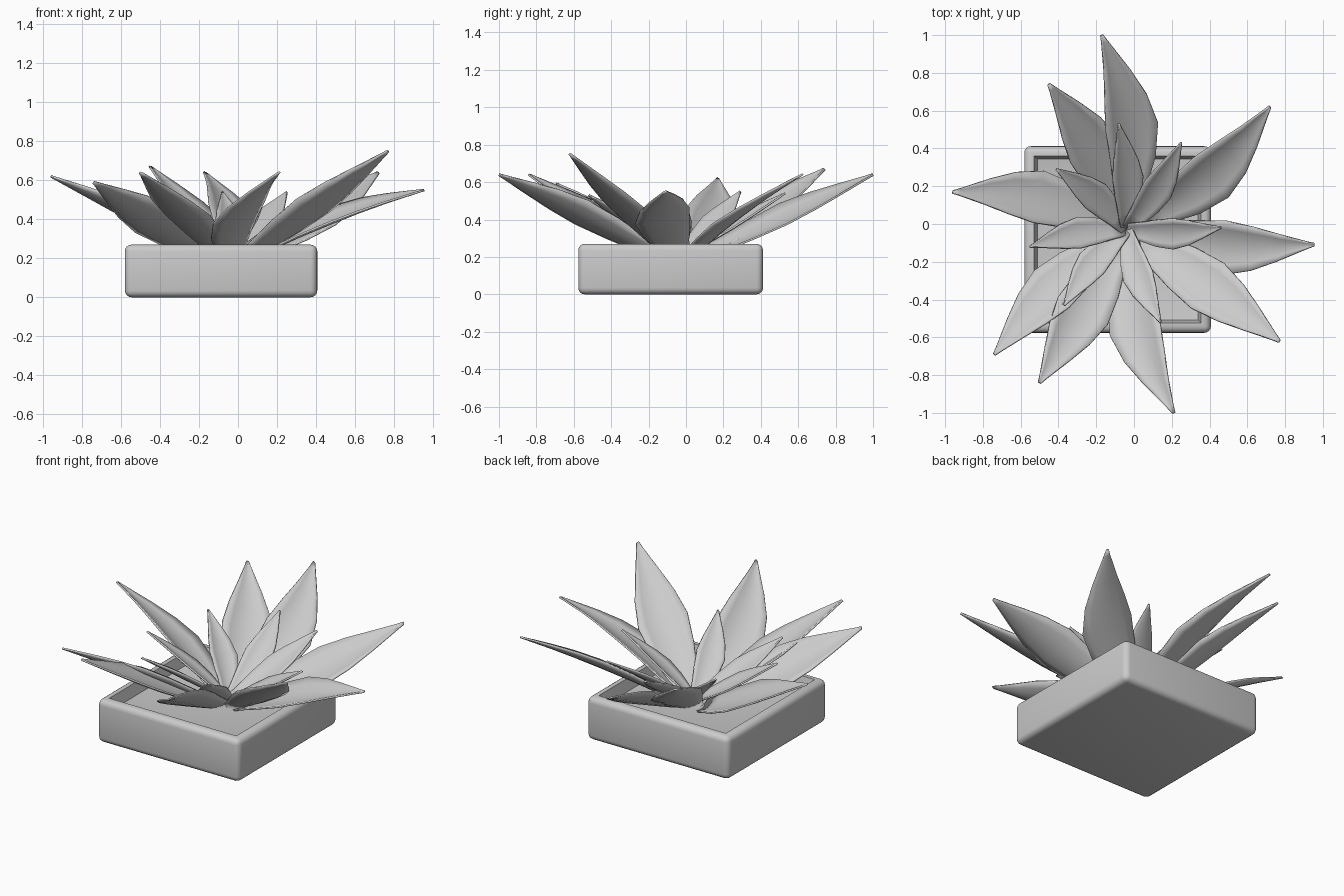
import bpy, bmesh, math
from mathutils import Vector

if "Cube" in bpy.data.objects:
    bpy.data.objects.remove(bpy.data.objects["Cube"])

grey = bpy.data.materials.new("light_grey")
grey.diffuse_color = (0.6, 0.6, 0.6, 1)
grey.use_nodes = True
grey.node_tree.nodes["Principled BSDF"].inputs["Base Color"].default_value = grey.diffuse_color


def add_object(name, bm):
    bmesh.ops.recalc_face_normals(bm, faces=bm.faces)
    mesh = bpy.data.meshes.new(name)
    bm.to_mesh(mesh)
    bm.free()
    mesh.materials.append(grey)
    ob = bpy.data.objects.new(name, mesh)
    bpy.context.collection.objects.link(ob)
    return ob


def smooth(ob, angle):
    bpy.ops.object.select_all(action='DESELECT')
    ob.select_set(True)
    bpy.context.view_layer.objects.active = ob
    bpy.ops.object.shade_smooth_by_angle(angle=math.radians(angle))


# Square planter: rings go up the outside, over the rim and down to the soil
CX, CY = -0.087, -0.082
bm = bmesh.new()
rings = []
for half, z in [(0.494, 0.0), (0.494, 0.27), (0.442, 0.27), (0.425, 0.2), (0.385, 0.19)]:
    rings.append([bm.verts.new((CX + sx * half, CY + sy * half, z))
                  for sx, sy in ((-1, -1), (1, -1), (1, 1), (-1, 1))])
for a, b in zip(rings, rings[1:]):
    for i in range(4):
        j = (i + 1) % 4
        bm.faces.new((a[i], a[j], b[j], b[i]))
bm.faces.new(rings[0][::-1])
bm.faces.new(rings[-1])
rounded = [e for e in bm.edges
           if all(v in rings[0] + rings[1] for v in e.verts)]
bmesh.ops.bevel(bm, geom=rounded, offset=0.035, offset_type='OFFSET',
                segments=4, profile=0.5, affect='EDGES')
smooth(add_object("planter", bm), 40)


# Leaf: cupped pointed blade, bowed sideways and rolled (positive = clockwise edge low)
PROFILE = [(0, .40), (.15, .6), (.32, .86), (.5, 1), (.66, .8), (.8, .5), (.96, .13), (1, .05)]


def leaf(name, base, tip, half_width, bow, roll, arch=0.0):
    base, tip = Vector(base), Vector(tip)
    out = Vector((tip.x - base.x, tip.y - base.y, 0)).normalized()
    clockwise = Vector((out.y, -out.x, 0))
    across = (clockwise + Vector((0, 0, -roll))).normalized()
    up = across.cross((tip - base).normalized()).normalized()
    bend = clockwise * bow + Vector((0, 0, arch))
    bm = bmesh.new()
    rows = []
    for t, w in PROFILE:
        centre = base.lerp(tip, t) + bend * math.sin(math.pi * t)
        row = []
        for k in range(-3, 4):
            s = k / 3
            cup = (s * s - 0.4) * w * half_width * 0.25
            row.append(bm.verts.new(centre + across * s * w * half_width + up * cup))
        rows.append(row)
    for a, b in zip(rows, rows[1:]):
        for i in range(6):
            bm.faces.new((a[i], a[i + 1], b[i + 1], b[i]))
    ob = add_object(name, bm)
    mod = ob.modifiers.new("thickness", 'SOLIDIFY')
    mod.thickness = 0.01
    mod.offset = 0
    smooth(ob, 60)


# (tip, sideways bow, roll, upward arch)
outer_leaves = [((-.17, 1.0, .64), .09, .4, 0), ((-.45, .74, .67), .045, .3, 0),
                ((.72, .62, .64), .075, .4, 0), ((.955, -.11, .55), .05, .3, .04),
                ((.77, -.62, .75), -.01, -.2, -.01), ((.21, -1.0, .64), .08, .45, .01),
                ((-.50, -.84, .64), -.01, -.1, 0), ((-.74, -.69, .59), .035, .5, 0),
                ((-.96, .17, .62), .065, .4, 0)]
inner_tips = [(-.08, .53, .54), (.25, .43, .54), (.46, -.02, .51), (-.41, .29, .55),
              (-.55, -.12, .53), (-.37, -.43, .53), (.14, -.52, .53)]

for i, (tip, bow, roll, arch) in enumerate(outer_leaves):
    d = Vector((tip[0] + .04, tip[1] + .03, 0)).normalized() * 0.06
    leaf(f"outer_leaf_{i + 1}", (-.04 + d.x, -.03 + d.y, .18), tip, 0.15, bow, roll, arch)
for i, tip in enumerate(inner_tips):
    leaf(f"inner_leaf_{i + 1}", (-.04, -.03, .2), tip, 0.085, 0.025, 0.3)
